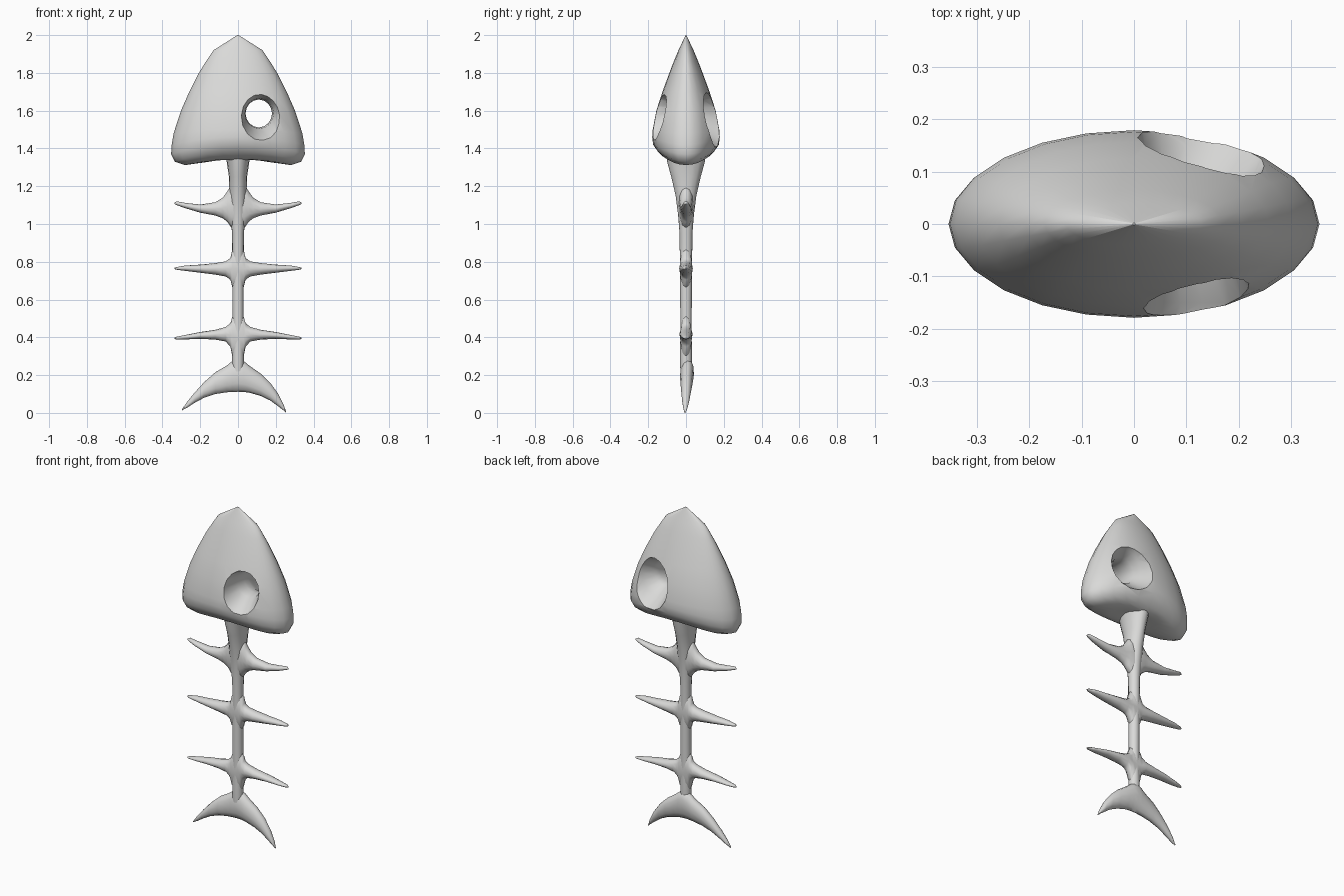
import bpy, bmesh, math

bone = bpy.data.materials.new("bone_grey")
bone.diffuse_color = (0.7, 0.7, 0.69, 1)


def loft(name, rings):
    """Skin a list of equal-length point rings and cap both ends."""
    bm = bmesh.new()
    loops = [[bm.verts.new(p) for p in ring] for ring in rings]
    n = len(loops[0])
    for a, b in zip(loops, loops[1:]):
        for i in range(n):
            j = (i + 1) % n
            bm.faces.new((a[i], a[j], b[j], b[i]))
    bm.faces.new(loops[0])
    bm.faces.new(loops[-1])
    bmesh.ops.recalc_face_normals(bm, faces=bm.faces)
    me = bpy.data.meshes.new(name)
    bm.to_mesh(me)
    bm.free()
    me.materials.append(bone)
    ob = bpy.data.objects.new(name, me)
    bpy.context.collection.objects.link(ob)
    return ob


def circle(n):
    return [(math.cos(2 * math.pi * i / n), math.sin(2 * math.pi * i / n)) for i in range(n)]


def smooth(ob, angle):
    bpy.ops.object.select_all(action='DESELECT')
    ob.select_set(True)
    bpy.context.view_layer.objects.active = ob
    bpy.ops.object.shade_smooth_by_angle(angle=math.radians(angle))


# Head: elliptical rings whose rim drops lower at the cheeks than front/back
# (height at sides, height at front/back, half width, half depth)
head_rings = [(2.0, 2.0, .003, .002), (1.92, 1.92, .13, .04), (1.86, 1.86, .17, .065),
              (1.8, 1.8, .207, .088), (1.7, 1.7, .258, .125), (1.6, 1.6, .302, .157),
              (1.48, 1.5, .341, .176), (1.42, 1.46, .351, .179), (1.37, 1.42, .354, .174),
              (1.33, 1.385, .335, .15), (1.312, 1.36, .28, .125), (1.33, 1.345, .15, .10),
              (1.35, 1.335, .06, .08)]
head = loft("head", [[(rx * c, ry * s, zs * c * c + zf * s * s) for c, s in circle(24)]
                     for zs, zf, rx, ry in head_rings])

# Eye socket: lopsided hourglass cut right through the head
# (y, centre x, centre z, radius x, radius z)
eye_rings = [(-.25, .15, 1.565, .15, .165), (-.15, .13, 1.575, .11, .125),
             (-.06, .113, 1.585, .076, .08), (0, .11, 1.585, .07, .074),
             (.04, .112, 1.585, .076, .08), (.09, .13, 1.575, .105, .115),
             (.15, .155, 1.56, .145, .15), (.25, .2, 1.54, .21, .21)]
cutter = loft("eye_cutter", [[(cx + rx * c, y, cz + rz * s) for c, s in circle(16)]
                             for y, cx, cz, rx, rz in eye_rings])
cutter.hide_render = True
mod = head.modifiers.new("eye_hole", 'BOOLEAN')
mod.operation = 'DIFFERENCE'
mod.solver = 'EXACT'
mod.object = cutter
bpy.context.view_layer.objects.active = head
bpy.ops.object.modifier_apply(modifier=mod.name)
bpy.data.objects.remove(cutter)
smooth(head, 45)

# Spine with flared neck: (z, half width, half depth)
spine_rings = [(1.42, .075, .11), (1.33, .06, .10), (1.25, .048, .078), (1.15, .045, .055),
               (1.05, .042, .042), (.95, .031, .034), (.75, .03, .032), (.5, .029, .03),
               (.4, .031, .03), (.3, .031, .032), (.22, .03, .03)]
smooth(loft("spine", [[(rx * c, ry * s, z) for c, s in circle(16)]
                      for z, rx, ry in spine_rings]), 60)

# Ribs: (x, top z, bottom z, half depth), mirrored across the spine
rib_halves = {
    "upper_rib": [(.0, 1.22, .97, .04), (.035, 1.21, .98, .038), (.055, 1.175, 1.01, .036),
                  (.08, 1.14, 1.03, .034), (.12, 1.115, 1.045, .032), (.2, 1.103, 1.06, .028),
                  (.28, 1.112, 1.084, .02), (.325, 1.12, 1.1, .012), (.337, 1.112, 1.106, .004)],
    "middle_rib": [(.0, .88, .65, .033), (.03, .865, .665, .034), (.04, .82, .705, .035),
                   (.065, .802, .722, .036), (.12, .793, .732, .036), (.2, .785, .742, .03),
                   (.28, .78, .752, .021), (.325, .772, .758, .012), (.337, .768, .762, .004)],
    "lower_rib": [(.0, .52, .28, .031), (.03, .51, .3, .031), (.04, .475, .35, .033),
                  (.065, .455, .378, .035), (.12, .44, .388, .034), (.2, .428, .392, .029),
                  (.28, .412, .389, .02), (.325, .403, .389, .012), (.337, .397, .391, .004)],
}


def slab(sections, n=12):
    """Elliptical rings across x: (x, top z, bottom z, half depth)."""
    return [[(x, d * c, (t + b) / 2 + (t - b) / 2 * s) for c, s in circle(n)]
            for x, t, b, d in sections]


for name, half in rib_halves.items():
    full = [(-x, t, b, d) for x, t, b, d in reversed(half[1:])] + half
    smooth(loft(name, slab(full)), 60)

# Tail fin: slightly lopsided crescent
tail = [(-.297, .018, .013, .004), (-.27, .058, .027, .013), (-.23, .107, .053, .021),
        (-.18, .162, .08, .027), (-.12, .215, .1, .032), (-.06, .25, .109, .035),
        (-.03, .275, .111, .036), (0, .29, .112, .037), (.03, .275, .111, .036),
        (.06, .25, .107, .035), (.12, .208, .09, .031), (.17, .16, .066, .026),
        (.21, .108, .04, .02), (.24, .05, .017, .012), (.254, .012, .003, .004)]
fin = loft("tail_fin", slab(tail))
for v in fin.data.vertices:  # crown leans back slightly
    v.co.y += .05 * (v.co.z - .1)
    v.co.z -= .003 if v.co.x > .2 else 0
smooth(fin, 60)
